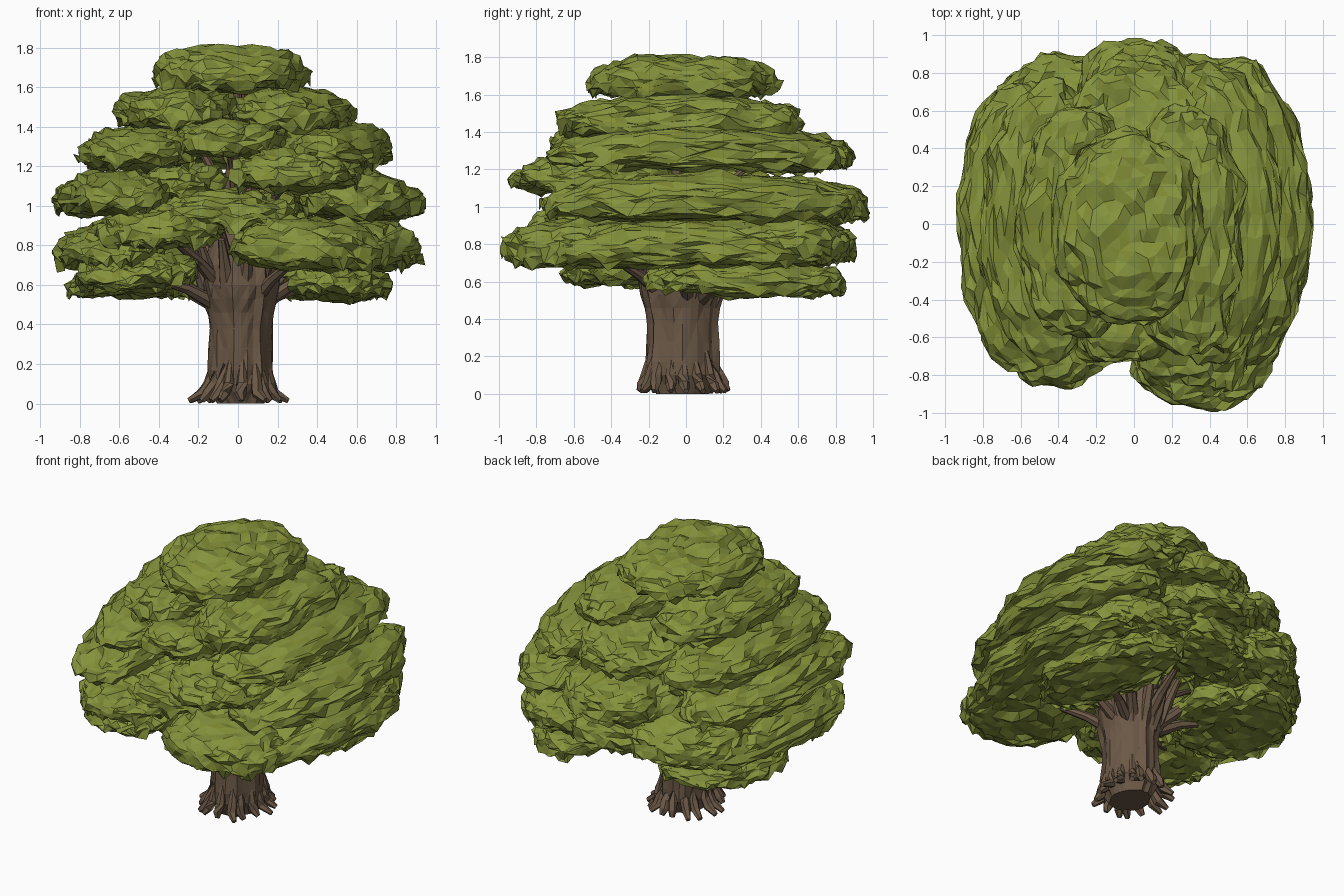
import bpy, bmesh, math, random
from mathutils import Vector, noise

if "Cube" in bpy.data.objects:
    bpy.data.objects.remove(bpy.data.objects["Cube"])

random.seed(7)


def material(name, rgb):
    m = bpy.data.materials.new(name)
    m.diffuse_color = (*rgb, 1)
    m.use_nodes = True
    m.node_tree.nodes["Principled BSDF"].inputs["Base Color"].default_value = m.diffuse_color
    return m


leaf_mats = [material("leaf_green", (0.235, 0.295, 0.047)), material("leaf_olive", (0.225, 0.27, 0.035))]
bark = material("bark", (0.15, 0.10, 0.063))


def finish(bm, name, mats):
    bmesh.ops.recalc_face_normals(bm, faces=bm.faces)
    me = bpy.data.meshes.new(name)
    bm.to_mesh(me)
    bm.free()
    for m in mats:
        me.materials.append(m)
    ob = bpy.data.objects.new(name, me)
    bpy.context.collection.objects.link(ob)
    return ob


def spow(v, p):
    return math.copysign(abs(v) ** p, v)


# Foliage pad: domed top, flatter underside, ragged drooping rim
def pad(name, cx, cy, zb, zt, rx, ry):
    bm = bmesh.new()
    bmesh.ops.create_icosphere(bm, subdivisions=4, radius=1)
    h = zt - zb
    zm = zb + 0.38 * h
    seed = Vector((cx * 9, cy * 9, zb * 9))
    out = Vector((cx, cy))
    for v in bm.verts:
        n = v.co.copy()
        rad = math.hypot(n.x, n.y)
        x = rx * spow(n.x, 0.9)
        y = ry * spow(n.y, 0.9)
        z = (0.58 if n.z > 0 else 0.32) * h * spow(n.z, 0.9)
        # clumps at world scale, so long pads are not streaky
        p = Vector((x, y, z)) * 6 + seed
        push = 0.05 * noise.noise(p) + 0.02 * noise.noise(p * 2.7)
        x += n.x * push
        y += n.y * push
        z += 0.6 * push + 0.02 * noise.noise(p * 2 + Vector((5, 1, 8)))
        # outer edge hangs a little lower than the inner edge
        z -= 0.06 * (math.hypot(cx + x, cy + y) - out.length) * min(1, out.length * 2)
        # side pads curve round the trunk
        if abs(cx) > 0.45:
            x -= math.copysign(0.11 * (cy + y) ** 2, cx)
        if -0.5 < n.z < 0.1 and rad > 0.6 and random.random() < 0.25:
            z -= random.uniform(0.01, 0.045)
        j = Vector([random.uniform(-0.015, 0.015) for _ in range(3)])
        v.co = Vector((cx + x, cy + y, zm + z)) + j
    for f in bm.faces:
        f.material_index = int(random.random() < 0.25)
    return finish(bm, name, leaf_mats)


# cx, cy, bottom, top, half width x, half width y
tiers = {
    "crown": [(-0.03, -0.02, 1.56, 1.815, 0.385, 0.51)],
    "upper": [(-0.30, 0.0, 1.38, 1.61, 0.31, 0.61), (0.27, -0.02, 1.36, 1.60, 0.31, 0.66)],
    "high": [(-0.51, 0.02, 1.18, 1.40, 0.30, 0.75), (-0.05, -0.33, 1.25, 1.45, 0.30, 0.40),
             (0.49, 0.06, 1.19, 1.43, 0.29, 0.80), (0.30, -0.50, 1.07, 1.29, 0.33, 0.43),
             (0.02, 0.48, 1.19, 1.43, 0.36, 0.40)],
    "middle": [(-0.63, 0.0, 0.95, 1.18, 0.30, 0.78), (0.62, 0.06, 0.92, 1.18, 0.31, 0.82),
               (-0.10, -0.36, 0.87, 1.08, 0.38, 0.38), (0.03, 0.60, 0.91, 1.16, 0.36, 0.39),
               (-0.32, 0.12, 1.02, 1.21, 0.27, 0.45)],
    "lower": [(-0.66, 0.05, 0.67, 0.92, 0.28, 0.72), (-0.40, -0.48, 0.78, 1.01, 0.31, 0.39),
              (0.37, -0.55, 0.67, 0.95, 0.41, 0.43), (0.65, 0.0, 0.67, 0.94, 0.28, 0.76),
              (-0.46, 0.55, 0.69, 0.96, 0.36, 0.35), (0.03, 0.60, 0.69, 0.94, 0.38, 0.31),
              (0.48, 0.54, 0.69, 0.96, 0.33, 0.35)],
    "lowest": [(-0.53, 0.32, 0.53, 0.72, 0.35, 0.43), (-0.54, -0.32, 0.58, 0.76, 0.31, 0.34),
               (0.50, 0.32, 0.52, 0.72, 0.28, 0.54)],
}
for tier, pads in tiers.items():
    for i, p in enumerate(pads):
        pad(f"foliage_{tier}_{i + 1}", *p)

# Trunk: irregular ridged profile
bm = bmesh.new()
profile = [(0.0, 0.115), (0.05, 0.135), (0.10, 0.158), (0.17, 0.157), (0.28, 0.152), (0.38, 0.152),
           (0.46, 0.16), (0.53, 0.178), (0.60, 0.19), (0.70, 0.18), (0.80, 0.15), (0.90, 0.11),
           (1.05, 0.085), (1.25, 0.065), (1.6, 0.03)]
N = 28
ridge = [random.uniform(-0.010, 0.012) for k in range(N)]
rings = []
for z, r in profile:
    ring = []
    for k in range(N):
        a = math.tau * k / N
        rr = r + ridge[k] * r / 0.16 + random.uniform(-0.005, 0.005)
        ring.append(bm.verts.new((0.014 + rr * math.cos(a), -0.02 + rr * 1.24 * math.sin(a), z)))
    rings.append(ring)
for a, b in zip(rings, rings[1:]):
    for k in range(N):
        bm.faces.new((a[k], a[(k + 1) % N], b[(k + 1) % N], b[k]))
bm.faces.new(rings[0])
bm.faces.new(rings[-1])
bmesh.ops.triangulate(bm, faces=bm.faces)
finish(bm, "trunk", [bark])


# Tapered tube along a path of (point, radius)
def tube(bm, pts, sides=7):
    loops = []
    for i, (p, r) in enumerate(pts):
        p = Vector(p)
        d = (Vector(pts[min(i + 1, len(pts) - 1)][0]) - Vector(pts[max(i - 1, 0)][0])).normalized()
        u = d.orthogonal().normalized() if abs(d.z) > 0.95 else d.cross(Vector((0, 0, 1))).normalized()
        w = d.cross(u)
        loop = []
        for k in range(sides):
            a = math.tau * k / sides
            q = p + (u * math.cos(a) + w * math.sin(a)) * r * random.uniform(0.85, 1.15)
            q.z = max(q.z, 0)
            loop.append(bm.verts.new(q))
        loops.append(loop)
    for a, b in zip(loops, loops[1:]):
        for k in range(sides):
            bm.faces.new((a[k], a[(k + 1) % sides], b[(k + 1) % sides], b[k]))
    bm.faces.new(loops[0])
    bm.faces.new(loops[-1])


# Roots: toes flaring sharply near the ground
bm = bmesh.new()
for k in range(17):
    a = math.tau * (k + random.uniform(-0.3, 0.3)) / 17
    c, s = math.cos(a), math.sin(a)
    e = random.uniform(0.215, 0.255)
    top = random.uniform(0.16, 0.24)
    tube(bm, [((0.014 + 0.135 * c, 0.17 * s - 0.02, top), 0.014),
              ((0.01 + 0.158 * c, 0.198 * s - 0.02, 0.10), 0.03),
              ((0.182 * c, 0.22 * s - 0.015, 0.05), 0.03),
              ((e * c, (e + 0.01) * s - 0.01, 0.014), 0.016)], 6)
finish(bm, "roots", [bark])

# Branches: curved limbs from the trunk into each pad
bm = bmesh.new()
for tier, pads in tiers.items():
    if tier == "crown":
        continue
    for cx, cy, zb, zt, rx, ry in pads:
        end = Vector((cx, cy * 0.9, zb + 0.4 * (zt - zb)))
        flat = Vector((cx, cy, 0)).normalized()
        low = zb < 0.8
        z0 = max(0.5, zb - 0.2) if low else min(zb - 0.25, 1.0)
        r = 0.042 if low else 0.035
        reach = 0.12 if z0 < 0.75 else 0.05
        start = flat * reach + Vector((0, 0, z0))
        mid = start.lerp(end, 0.35) + Vector((0, 0, 0.03))
        far = start.lerp(end, 0.7) + Vector((0, 0, 0.02))
        tube(bm, [(start, r), (mid, r * 0.7), (far, r * 0.45), (end, r * 0.2)])
# buttress limbs where the trunk forks
for k in range(12):
    a = math.tau * k / 12 + 0.2
    d = Vector((math.cos(a), math.sin(a) * 1.15, 0))
    tube(bm, [(d * 0.12 + Vector((0, 0, 0.44)), 0.03), (d * 0.16 + Vector((0, 0, 0.56)), 0.04),
              (d * 0.20 + Vector((0, 0, 0.68)), 0.033), (d * 0.26 + Vector((0, 0, 0.83)), 0.018)])
finish(bm, "branches", [bark])
